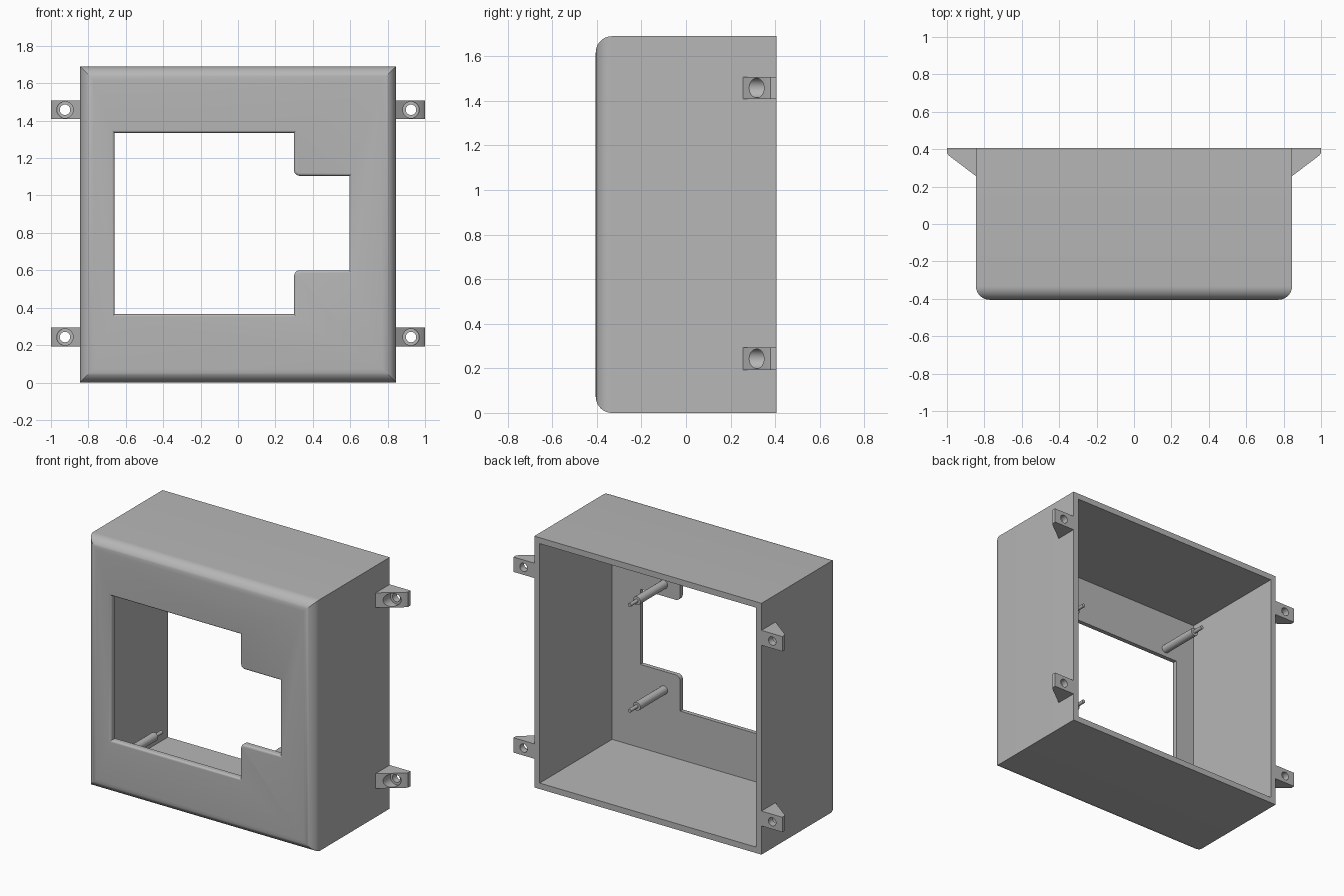
import bpy, bmesh, math
from mathutils import Matrix, Vector

if "Cube" in bpy.data.objects:
    bpy.data.objects.remove(bpy.data.objects["Cube"], do_unlink=True)

grey = bpy.data.materials.new("plain grey")
grey.use_nodes = True
grey.diffuse_color = (0.47, 0.47, 0.47, 1)
grey.node_tree.nodes["Principled BSDF"].inputs["Base Color"].default_value = grey.diffuse_color

HALF, HEIGHT, FRONT, BACK, WALL = 0.845, 1.69, -0.405, 0.405, 0.04


def make_object(name, bm):
    bmesh.ops.recalc_face_normals(bm, faces=bm.faces)
    mesh = bpy.data.meshes.new(name)
    bm.to_mesh(mesh)
    bm.free()
    mesh.materials.append(grey)
    obj = bpy.data.objects.new(name, mesh)
    bpy.context.collection.objects.link(obj)
    return obj


def loft(name, rings):
    """Skin a list of equal-length closed rings and cap both ends."""
    bm = bmesh.new()
    loops = [[bm.verts.new(p) for p in ring] for ring in rings]
    for a, b in zip(loops, loops[1:]):
        for i in range(len(a)):
            j = (i + 1) % len(a)
            bm.faces.new((a[i], a[j], b[j], b[i]))
    bm.faces.new(loops[0])
    bm.faces.new(loops[-1])
    return make_object(name, bm)


def box_mesh(lo, hi):
    bm = bmesh.new()
    bmesh.ops.create_cube(bm, size=1)
    lo, hi = Vector(lo), Vector(hi)
    for v in bm.verts:
        v.co = [(lo[k] + hi[k]) / 2 + v.co[k] * (hi[k] - lo[k]) for k in range(3)]
    return bm


def rod(name, x, z, sections, sides=32):
    """Stepped round rod along y from (y, radius) pairs."""
    rings = []
    for y, r in sections:
        angles = [math.tau * i / sides for i in range(sides)]
        rings.append([(x + r * math.cos(a), y, z + r * math.sin(a)) for a in angles])
    return loft(name, rings)


def activate(obj):
    bpy.ops.object.select_all(action="DESELECT")
    obj.select_set(True)
    bpy.context.view_layer.objects.active = obj


def cut(obj, cutter):
    cutter.hide_render = True
    mod = obj.modifiers.new("cut", "BOOLEAN")
    mod.operation, mod.solver, mod.object = "DIFFERENCE", "EXACT", cutter
    activate(obj)
    bpy.ops.object.modifier_apply(modifier=mod.name)
    bpy.data.objects.remove(cutter, do_unlink=True)


def smooth(obj):
    activate(obj)
    bpy.ops.object.shade_smooth_by_angle(angle=math.radians(30))


# Housing: box with rounded front edges, hollow and open at the back
bm = box_mesh((-HALF, FRONT, 0), (HALF, BACK, HEIGHT))
front_edges = [e for e in bm.edges if all(v.co.y < FRONT + 0.001 for v in e.verts)]
bmesh.ops.bevel(bm, geom=front_edges, offset=0.073, segments=10, profile=0.5, affect="EDGES")
housing = make_object("housing", bm)
cut(housing, make_object("cavity_cutter", box_mesh(
    (-HALF + WALL, FRONT + WALL, WALL), (HALF - WALL, BACK + 0.1, HEIGHT - WALL))))


# Stepped window outline, grown outward by d
def window(d, y, corner=0.03):
    left, right, low, high = -0.66 - d, 0.595 + d, 0.365 - d, 1.335 + d
    step, notch_low, notch_high = 0.30, 0.60, 1.105
    r = corner - d

    def arc(cx, cz, start, end):
        for i in range(7):
            a = math.radians(start + (end - start) * i / 6)
            yield (cx + r * math.cos(a), y, cz + r * math.sin(a))

    pts = [(left, y, high), (left, y, low), (step + d, y, low)]
    pts += arc(step + corner, notch_low - corner, 180, 90)
    pts += [(right, y, notch_low - d), (right, y, notch_high + d)]
    pts += arc(step + corner, notch_high + corner, 270, 180)
    pts += [(step + d, y, high)]
    return pts


# Window cutter flares at the front to leave a rounded lip
LIP = 0.015
rings = [window(LIP, FRONT - 0.05)]
for i in range(6):
    a = math.radians(90 * i / 5)
    rings.append(window(LIP * (1 - math.sin(a)), FRONT + LIP * (1 - math.cos(a))))
rings.append(window(0, FRONT + WALL + 0.05))
cut(housing, loft("window_cutter", rings))
smooth(housing)

# Mounting ears: wedge tabs with a counterbored screw hole
for side, s in (("left", 1), ("right", -1)):
    for level, z in (("lower", 0.243), ("upper", 1.458)):
        outline = [(HALF, BACK), (1.0, BACK), (1.0, 0.38), (0.99, 0.366), (HALF, 0.256)]
        ear = loft(f"{side}_{level}_mounting_ear",
                   [[(s * x, y, z + h) for x, y in outline] for h in (-0.05, 0.05)])
        cut(ear, rod("bore_cutter", s * 0.925, z, [(0.2, 0.044), (0.36, 0.044)]))
        cut(ear, rod("hole_cutter", s * 0.925, z, [(0.2, 0.028), (0.5, 0.028)]))
        smooth(ear)

# Standoff posts with thin locating pins, rising from inside the front wall
posts = {"right_lower": (-0.57, 0.29), "right_upper": (-0.57, 1.39),
         "left_lower": (0.42, 0.475), "left_upper": (0.42, 1.185)}
for place, (x, z) in posts.items():
    base = FRONT + WALL - 0.005
    post = rod(f"{place}_post", x, z,
               [(base, 0.028), (-0.075, 0.028), (-0.075, 0.012), (0.0, 0.012)], 24)
    smooth(post)
